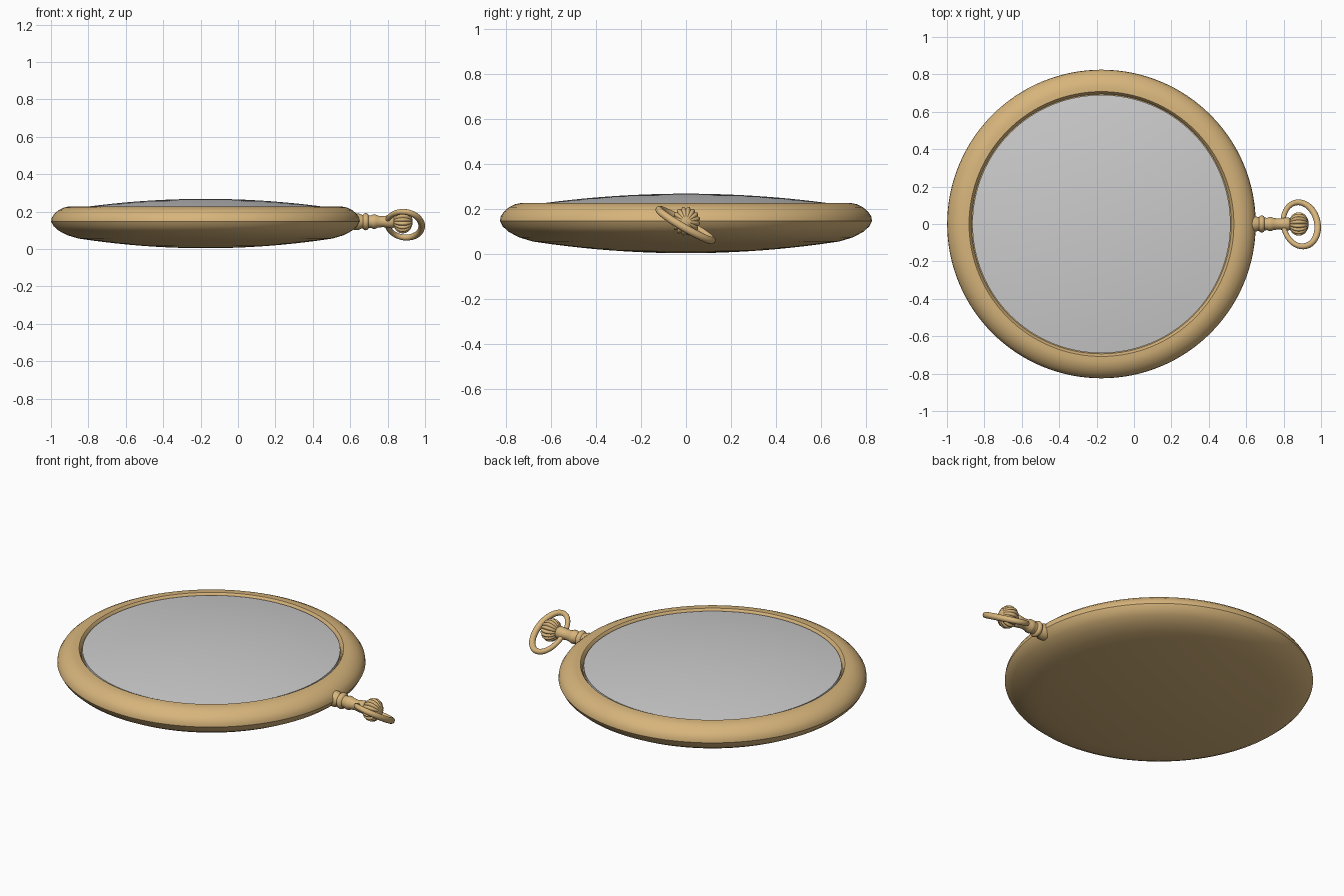
import bpy, bmesh
from math import pi, sin, cos, radians
from mathutils import Matrix, Vector

if "Cube" in bpy.data.objects:
    bpy.data.objects.remove(bpy.data.objects["Cube"])

gold = bpy.data.materials.new("gold")
gold.diffuse_color = (0.68, 0.46, 0.20, 1)
gold.use_nodes = True
gold.node_tree.nodes["Principled BSDF"].inputs["Base Color"].default_value = gold.diffuse_color

CX, AXIS_Z = -0.174, 0.146      # case centre, stem height


def finish(name, bm, mat=None, angle=35):
    bmesh.ops.remove_doubles(bm, verts=bm.verts, dist=1e-6)
    bmesh.ops.recalc_face_normals(bm, faces=bm.faces)
    me = bpy.data.meshes.new(name)
    bm.to_mesh(me)
    bm.free()
    ob = bpy.data.objects.new(name, me)
    bpy.context.collection.objects.link(ob)
    if mat:
        me.materials.append(mat)
    bpy.ops.object.select_all(action='DESELECT')
    ob.select_set(True)
    bpy.context.view_layer.objects.active = ob
    bpy.ops.object.shade_smooth_by_angle(angle=radians(angle))
    return ob


def grid(rings, closed=False):
    """Skin a list of closed vertex rings."""
    bm = bmesh.new()
    vs = [[bm.verts.new(p) for p in ring] for ring in rings]
    pairs = list(zip(vs, vs[1:])) + ([(vs[-1], vs[0])] if closed else [])
    for a, b in pairs:
        n = len(a)
        for i in range(n):
            j = (i + 1) % n
            bm.faces.new((a[i], a[j], b[j], b[i]))
    bmesh.ops.remove_doubles(bm, verts=bm.verts, dist=1e-6)
    return bm


def lathe_z(profile, n=128):
    """Revolve (radius, z) points round the case axis."""
    return grid([[(CX + r * cos(2 * pi * i / n), r * sin(2 * pi * i / n), z)
                  for i in range(n)] for r, z in profile])


def lathe_x(profile, n=48, ribs=0, depth=0.0):
    """Revolve (x, radius) points round the stem axis, optionally ribbed."""
    rings = []
    for x, r in profile:
        ring = []
        for i in range(n):
            a = 2 * pi * i / n
            rr = r * (1 - depth * (1 - abs(sin(ribs * a / 2)))) if ribs else r
            ring.append((x, rr * cos(a), AXIS_Z + rr * sin(a)))
        rings.append(ring)
    return grid(rings)


# case: shallow domed back, rounded band, recessed seat for the glass
back = [(0.68 * i / 10, 0.004 + 0.052 * (i / 10) ** 2) for i in range(11)]
band = [(0.74, 0.074), (0.785, 0.098), (0.812, 0.122), (0.825, 0.146),
        (0.822, 0.166), (0.808, 0.188), (0.785, 0.208), (0.758, 0.221),
        (0.735, 0.226), (0.708, 0.227), (0.703, 0.222), (0.694, 0.200),
        (0.0, 0.200)]
finish("watch_case", lathe_z(back + band), gold)

# domed glass
dome = [(0.69 * i / 12, 0.268 - 0.05 * (i / 12) ** 2) for i in range(13)]
finish("glass", lathe_z(dome + [(0.69, 0.202), (0.0, 0.202)]))

# turned stem with collar rings
stem = [(0.62, 0.0), (0.62, 0.044), (0.645, 0.044), (0.658, 0.038),
        (0.668, 0.036), (0.673, 0.043), (0.683, 0.046), (0.693, 0.043),
        (0.699, 0.034), (0.712, 0.033), (0.722, 0.038), (0.735, 0.038),
        (0.747, 0.032), (0.775, 0.029), (0.800, 0.033), (0.825, 0.036),
        (0.835, 0.030), (0.840, 0.0)]
finish("stem", lathe_x(stem), gold, 50)

# ribbed winding crown
crown = [(0.881 - 0.053 * cos(pi * i / 16), 0.064 * sin(pi * i / 16))
         for i in range(17)]
finish("winding_crown", lathe_x(crown, 128, 16, 0.14), gold, 30)

# oval bow ring, tilted
N, M = 96, 16
rot = Matrix.Rotation(radians(10), 3, 'Y') @ Matrix.Rotation(radians(-30), 3, 'X')
centre = Vector((0.890, -0.002, 0.130))
rings = []
for i in range(N):
    a = 2 * pi * i / N
    p = Vector((0.093 * cos(a), 0.136 * sin(a), 0))
    out = Vector((0.136 * cos(a), 0.093 * sin(a), 0)).normalized()
    t = 0.0155 + 0.002 * cos(a)
    rings.append([centre + rot @ (p + t * (out * cos(2 * pi * j / M)
                                           + Vector((0, 0, sin(2 * pi * j / M)))))
                  for j in range(M)])
finish("bow_ring", grid(rings, closed=True), gold)
